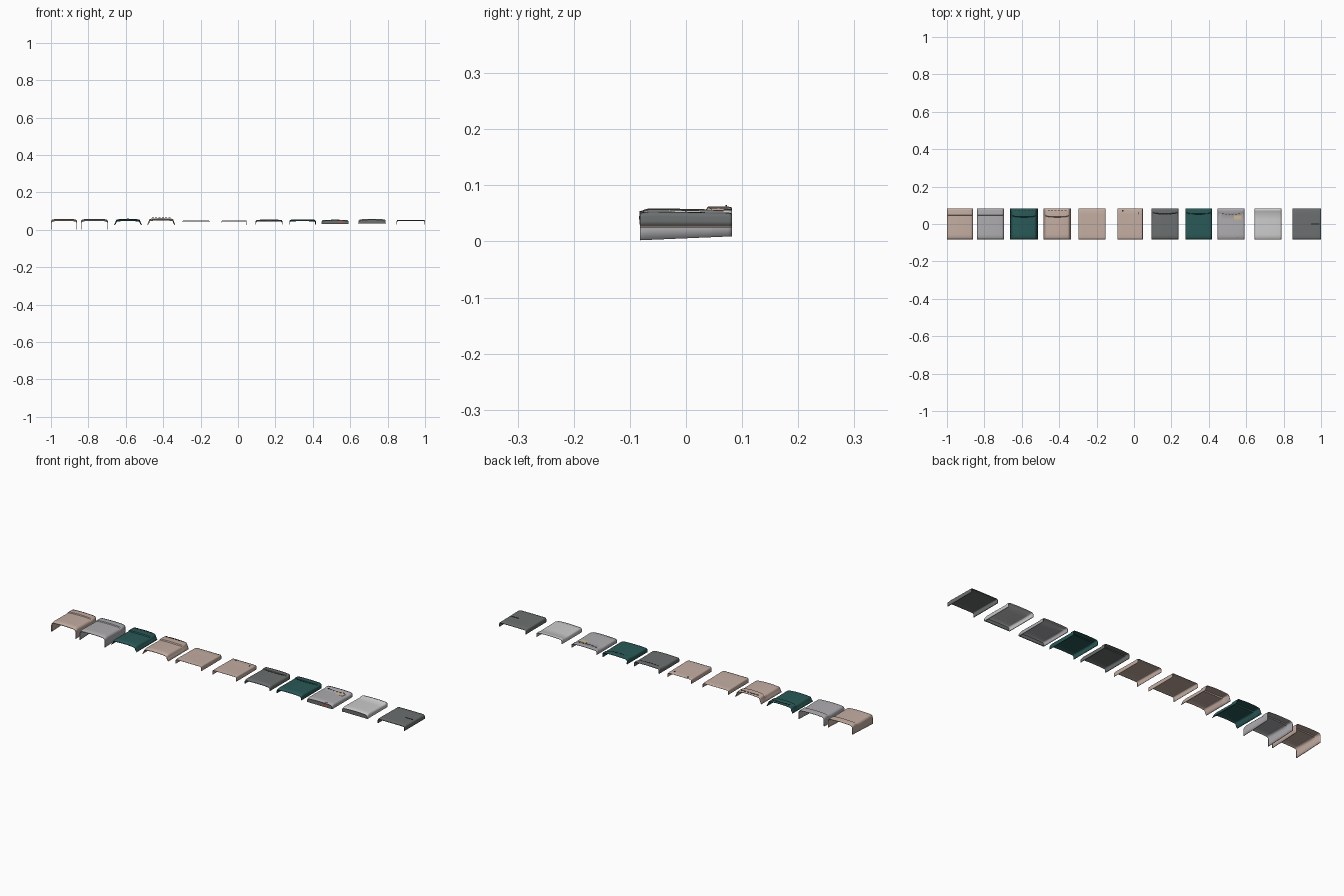
import bpy, math

if "Cube" in bpy.data.objects:
    bpy.data.objects.remove(bpy.data.objects["Cube"])

def mat(name, r, g, b):
    m = bpy.data.materials.new(name)
    m.diffuse_color = (r, g, b, 1)
    m.use_nodes = True
    m.node_tree.nodes["Principled BSDF"].inputs["Base Color"].default_value = m.diffuse_color
    return m

PINK = mat("dusty_pink", 0.55, 0.42, 0.36)
LAV = mat("lavender_grey", 0.42, 0.41, 0.43)
TEAL = mat("deep_teal", 0.022, 0.10, 0.095)
DARK = mat("dark_grey", 0.15, 0.16, 0.16)
LIGHT = mat("light_grey", 0.60, 0.60, 0.60)
BLACK = mat("slot_black", 0.02, 0.02, 0.02)
RED = mat("red_mark", 0.6, 0.10, 0.08)
SAND = mat("sand_patch", 0.62, 0.48, 0.30)

def mesh(name, verts, faces, m):
    me = bpy.data.meshes.new(name)
    me.from_pydata(verts, [], faces)
    me.materials.append(m)
    ob = bpy.data.objects.new(name, me)
    bpy.context.collection.objects.link(ob)
    return ob

def section(half, zb, zt, r, crown, flare):
    """Open arch section: leg, rounded shoulder, crowned top, mirrored."""
    left = [(-half, zb), (-half + flare * 0.5, (zb + zt - r) / 2)]
    for i in range(6):
        a = math.pi / 2 * i / 5
        left.append((-half + flare + r - r * math.cos(a), zt - r + r * math.sin(a)))
    w = half - flare - r
    for t in (0.8, 0.6, 0.4, 0.2):
        left.append((-w * t, zt + crown * (1 - t * t)))
    return left + [(0, zt + crown)] + [(-x, z) for x, z in reversed(left)]

def top_shift(y, drop):
    """Height change of the roof along the length: rounded front lip, gentle fall to the back."""
    front = -drop * max(0, (-0.062 - y) / 0.020) ** 2
    return front - 0.002 * max(0, min(1, (y + 0.06) / 0.12))

def shell(name, x0, x1, zb, zt, m, r=0.012, crown=0.002, flare=0.0, band=None,
          curve=0.0, rise=0.005, drop=0.006, thick=0.003, legs=(0, 0)):
    cx, half = (x0 + x1) / 2, (x1 - x0) / 2
    rows = [(-0.082, 0), (-0.079, 0), (-0.074, 0), (-0.066, 0), (-0.055, 0), (-0.03, 0), (0.0, 0), (0.025, 0)]
    if band:
        rows += [(band - 0.002, 0), (band + 0.001, rise), (0.075, rise), (0.082, rise * 0.7)]
    else:
        rows += [(0.05, 0), (0.076, 0), (0.082, -0.002)]
    verts = []
    for y, up in rows:
        f = (y + 0.082) / 0.164
        b = zb + legs[0] * (1 - f) + legs[1] * f
        z = zt + top_shift(y, drop) + up
        near = band is not None and abs(y - band) < 0.005
        for x, zz in section(half, b, z, r, crown, flare):
            bow = curve * (1 - (x / half) ** 4) if near else 0
            verts.append((cx + x, y - bow, zz))
    n = len(verts) // len(rows)
    faces = [(j * n + i, (j + 1) * n + i, (j + 1) * n + i + 1, j * n + i + 1)
             for j in range(len(rows) - 1) for i in range(n - 1)]
    faces = [f[::-1] for f in faces]
    ob = mesh(name, verts, faces, m)
    if thick:
        s = ob.modifiers.new("thickness", 'SOLIDIFY')
        s.thickness, s.offset = thick, -1
    # make normals point up / outward
    if sum(p.normal.z for p in ob.data.polygons) < 0:
        ob.data.flip_normals()
    ob.select_set(True)
    bpy.context.view_layer.objects.active = ob
    bpy.ops.object.shade_smooth_by_angle(angle=math.radians(35))
    ob.select_set(False)
    return ob

def plate(name, x, y, z, sx, sy, m, sz=0.002):
    bpy.ops.mesh.primitive_cube_add(size=1, location=(x, y, z))
    o = bpy.context.object
    o.name, o.scale = name, (sx, sy, sz)
    o.data.materials.append(m)
    return o

def slots(name, x0, x1, y, z, bow=0.0, count=6):
    """Row of small dark slots across the roof."""
    w = (x1 - x0) * 0.72
    for i in range(count):
        t = (i + 0.5) / count * 2 - 1
        plate(f"{name}_{i + 1}", (x0 + x1) / 2 + t * w / 2, y - bow * (1 - t * t), z, w / count * 0.6, 0.003, BLACK)

def front_wall(name, x0, x1, zb, zt, m):
    pts = section((x1 - x0) / 2 - 0.001, zb, zt, 0.012, 0.002, 0)
    n, c = len(pts), (x0 + x1) / 2
    v = [(c + x, y, z) for y in (-0.083, -0.079) for x, z in pts]
    f = [tuple(range(n)), tuple(range(2 * n - 1, n - 1, -1))]
    f += [(i, i + n, (i + 1) % n + n, (i + 1) % n) for i in range(n)]
    return mesh(name, v, f, m)

# deep covers with raised rear band
shell("deep_cover_pink", -1.0, -0.86, 0.0, 0.054, PINK, r=0.014, band=0.047, rise=0.004, legs=(0.002, 0.009))
shell("deep_cover_grey", -0.84, -0.695, 0.0, 0.054, LAV, r=0.014, band=0.047, rise=0.004, legs=(0.002, 0.009))

# flared covers with bowed rear band
shell("flared_cover_teal", -0.662, -0.514, 0.027, 0.053, TEAL, flare=0.008, crown=0.003, band=0.052, curve=0.014)
shell("flared_cover_pink", -0.485, -0.336, 0.027, 0.056, PINK, flare=0.008, crown=0.003, band=0.052, curve=0.014)
slots("rear_slot_teal", -0.662, -0.514, 0.072, 0.0605)
slots("rear_slot_pink", -0.485, -0.336, 0.072, 0.0635)

# plain thin covers
shell("plain_cover_a", -0.297, -0.152, 0.025, 0.05, PINK, r=0.007, crown=0, drop=0.002, thick=0.001)
shell("plain_cover_b", -0.088, 0.047, 0.025, 0.05, PINK, r=0.007, crown=0, drop=0.002, thick=0.001)
plate("small_hole_left", -0.06, 0.071, 0.0482, 0.006, 0.008, BLACK)
plate("small_hole_right", 0.026, 0.057, 0.0482, 0.004, 0.012, BLACK)

# slotted covers
shell("slotted_cover_dark", 0.094, 0.238, 0.028, 0.052, DARK, r=0.01, band=0.064, curve=0.008, rise=0.003)
slots("dark_slot", 0.094, 0.238, 0.057, 0.0525, 0.006)
shell("slotted_cover_teal", 0.275, 0.416, 0.028, 0.053, TEAL, r=0.01, band=0.064, curve=0.010, rise=0.003)
slots("teal_slot", 0.275, 0.416, 0.057, 0.0535, 0.008)
shell("slotted_cover_grey", 0.447, 0.591, 0.03, 0.052, LAV, r=0.01, band=0.064, curve=0.010, rise=0.002)
slots("grey_slot", 0.447, 0.591, 0.057, 0.0525, 0.008)
plate("sand_label", 0.555, 0.035, 0.0517, 0.04, 0.022, SAND)
front_wall("grey_front_wall", 0.447, 0.591, 0.03, 0.048, DARK)
plate("red_front_mark", 0.55, -0.0825, 0.042, 0.03, 0.003, RED, 0.006)
plate("red_top_mark", 0.55, -0.073, 0.0505, 0.02, 0.004, RED)

# light cover with dark front wall
shell("light_cover", 0.645, 0.789, 0.032, 0.056, LIGHT, r=0.01, band=0.068, rise=0.002)
front_wall("light_front_wall", 0.645, 0.789, 0.034, 0.052, DARK)

# last dark cover with seam notch
shell("seamed_cover", 0.848, 1.0, 0.028, 0.053, DARK, r=0.008, crown=0.0005, drop=0.003)
plate("seam_notch", 0.968, 0.0, 0.0525, 0.045, 0.004, BLACK)
